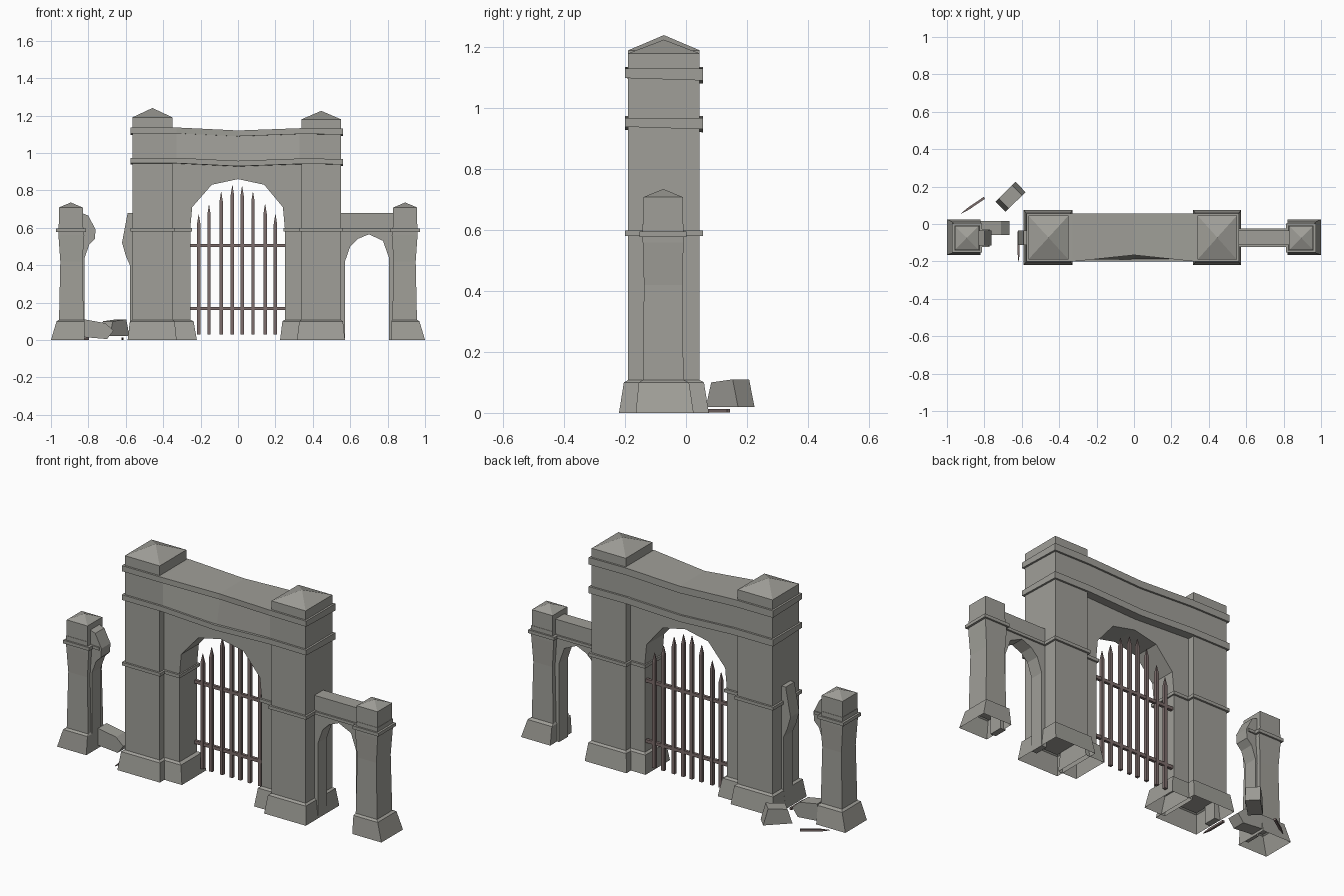
import bpy, bmesh
from mathutils import Matrix, Vector

if "Cube" in bpy.data.objects:
    bpy.data.objects.remove(bpy.data.objects["Cube"])

stone_mat = bpy.data.materials.new("weathered_stone")
stone_mat.diffuse_color = (0.35, 0.345, 0.315, 1)
stone_mat.use_nodes = True
stone_mat.node_tree.nodes["Principled BSDF"].inputs["Base Color"].default_value = stone_mat.diffuse_color
iron = bpy.data.materials.new("rusty_iron")
iron.diffuse_color = (0.2, 0.15, 0.145, 1)
iron.use_nodes = True
iron.node_tree.nodes["Principled BSDF"].inputs["Base Color"].default_value = iron.diffuse_color


def finish(bm, name, mat=stone_mat):
    bmesh.ops.remove_doubles(bm, verts=bm.verts, dist=1e-5)
    bmesh.ops.recalc_face_normals(bm, faces=bm.faces)
    me = bpy.data.meshes.new(name)
    bm.to_mesh(me)
    bm.free()
    ob = bpy.data.objects.new(name, me)
    bpy.context.collection.objects.link(ob)
    me.materials.append(mat)
    return ob


def loft(name, rings, bottom=True, mat=stone_mat):
    """Skin a list of equal-length point rings."""
    bm = bmesh.new()
    rs = [[bm.verts.new(p) for p in r] for r in rings]
    n = len(rs[0])
    for a, b in zip(rs, rs[1:]):
        for i in range(n):
            j = (i + 1) % n
            bm.faces.new((a[i], a[j], b[j], b[i]))
    if bottom:
        bm.faces.new(rs[0])
    bm.faces.new(rs[-1])
    return finish(bm, name, mat)


def rect(x0, x1, y0, y1, z):
    return [(x0, y0, z), (x1, y0, z), (x1, y1, z), (x0, y1, z)]


def box(name, x0, x1, y0, y1, z0, z1, mat=stone_mat):
    return loft(name, [rect(x0, x1, y0, y1, z0), rect(x0, x1, y0, y1, z1)], mat=mat)


def prism(name, pts, y0, y1):
    """Extrude an x-z outline along y."""
    return loft(name, [[(x, y, z) for x, z in pts] for y in (y0, y1)])


def base(name, x0, x1, y0, y1, f0, f1):
    """Flared plinth, open underneath; f0, f1 flare the left and right sides."""
    loft(name, [rect(x0 - f0, x1 + f1, y0 - .03, y1 + .03, 0),
                rect(x0 - f0 * .5, x1 + f1 * .5, y0 - .014, y1 + .014, .1),
                rect(x0, x1, y0, y1, .108)], bottom=False)


def cap(name, x0, x1, y0, y1, z0, z1, apex):
    """Block with a pyramid roof."""
    bm = bmesh.new()
    lo, hi = ([bm.verts.new(p) for p in rect(x0, x1, y0, y1, z)] for z in (z0, z1))
    top = bm.verts.new(((x0 + x1) / 2, (y0 + y1) / 2, apex))
    bm.faces.new(lo)
    for i in range(4):
        j = (i + 1) % 4
        bm.faces.new((lo[i], lo[j], hi[j], hi[i]))
        bm.faces.new((hi[i], hi[j], top))
    finish(bm, name)


def sag_beam(name, grow, z0, z1, dent0, dent1):
    """Long course over both towers, sagging and dented at mid-span."""
    rings = []
    for x, dz, k in ((-.565 - grow, 0, 0), (-.33, 0, 0), (0, -.016, 1),
                     (.33, -.004, 0), (.55 + grow, -.006, 0)):
        ya, yb = -.19 - grow, .045 + grow
        rings.append([(x, ya + k * dent0, z0 + dz), (x, yb, z0 + dz - .008),
                      (x, yb, z1 + dz), (x, ya + k * dent1, z1 + dz)])
    loft(name, rings)


# Main towers with plinths, mid string course and pyramid caps
for side, x0, x1, zc, apex in (("left", -.565, -.35, 1.19, 1.24),
                               ("right", .34, .55, 1.18, 1.225)):
    box(side + "_tower", x0, x1, -.19, .045, .1, .95)
    base(side + "_tower_base", x0, x1, -.19, .045, .025, .022)
    box(side + "_tower_course", x0 - .011, x1 + .011, -.201, .056, .58, .598)
    cap(side + "_tower_cap", x0, x1, -.19, .045, 1.1, zc, apex)
    # Inner pier carrying the arch
    a, b, f0, f1 = (-.352, -.255, 0, .035) if side == "left" else (.25, .342, .025, 0)
    base(side + "_inner_pier_base", a, b, -.15, .005, f0, f1)
    box(side + "_inner_pier_course", a - .008, b + .008, -.161, .016, .58, .598)

# Arch wall between the towers
prism("arch_wall", [(-.35, .1), (-.35, .95), (0, .935), (.34, .95), (.34, .1),
                    (.25, .1), (.25, .6), (.24, .71), (.14, .83), (0, .86),
                    (-.14, .83), (-.245, .71), (-.255, .6), (-.255, .1)], -.15, .005)

# Sagging attic and its two cornices
sag_beam("lower_cornice", .011, .945, .974, 0, 0)
sag_beam("attic_wall", 0, .96, 1.12, 0, .035)
sag_beam("upper_cornice", .011, 1.105, 1.136, .035, .035)

# Small outer pillars with waisted shafts
for side, s in (("left", -1), ("right", 1)):
    def r(a, b, y0, y1, z):
        return rect(min(s * a, s * b), max(s * a, s * b), y0, y1, z)
    loft(side + "_pillar", [r(.825, .957, -.142, -.008, .1), r(.832, .95, -.138, -.012, .42),
                            r(.822, .96, -.142, -.008, .56), r(.83, .96, -.142, -.008, .62)])
    loft(side + "_pillar_base", [r(.82, 1, -.165, .025, 0), r(.82, .97, -.155, .01, .1),
                                 r(.825, .957, -.142, -.008, .108)], bottom=False)
    loft(side + "_pillar_course", [r(.812, .972, -.152, .002, z) for z in (.578, .596)])
    xa, xb = sorted((s * .83, s * .958))
    cap(side + "_pillar_cap", xa, xb, -.14, -.01, .6, .708, .735)

# Intact side arch on the right
prism("side_arch", [(.54, 0), (.54, .68), (.84, .68), (.84, 0), (.807, 0), (.807, .44),
                    (.775, .53), (.70, .565), (.64, .54), (.60, .5), (.572, .42), (.572, 0)],
      -.112, -.035)
box("side_arch_course", .55, .83, -.122, -.025, .58, .596)

# Broken remains of the left side arch
prism("broken_arch_tower_stub", [(-.555, 0), (-.59, 0), (-.578, .1), (-.578, .4), (-.6, .45),
                                 (-.62, .52), (-.605, .6), (-.59, .68), (-.555, .68)], -.112, -.035)
prism("broken_arch_pillar_stub", [(-.84, 0), (-.82, 0), (-.82, .44), (-.795, .51), (-.765, .54),
                                  (-.762, .59), (-.80, .665), (-.84, .68)], -.115, -.035)
box("broken_arch_course", -.83, -.772, -.122, -.028, .58, .596)

# Fallen stones
prism("fallen_stone_flat", [(-.82, .015), (-.82, .11), (-.71, .09), (-.665, .05), (-.70, .005)],
      -.06, .015)
stone = prism("fallen_stone_tilted", [(-.075, .02), (-.05, .1), (.05, .11), (.075, .02)], -.038, .038)
stone.data.transform(Matrix.Translation((-.66, .145, 0)) @ Matrix.Rotation(.78, 4, 'Z'))


def bar(name, foot, tip, w=.009):
    """Pointed iron bar running from foot to tip."""
    d = Vector(tip) - Vector(foot)
    length = d.length
    ob = loft(name, [rect(-k, k, -k, k, z) for k, z in
                     ((w, 0), (w, length - .05), (.001, length))], mat=iron)
    ob.data.transform(Matrix.Translation(foot) @ d.to_track_quat('Z', 'Y').to_matrix().to_4x4())


# Iron gate: spear bars and two rails
GATE_Y = -.01
for i, (x, z) in enumerate(((-.21, .67), (-.155, .72), (-.09, .79), (-.03, .825),
                            (.022, .82), (.08, .79), (.145, .725), (.2, .67))):
    bar("gate_bar_%d" % (i + 1), (x, GATE_Y, .03), (x, GATE_Y, z))
for name, z in (("lower_gate_rail", .168), ("upper_gate_rail", .505)):
    box(name, -.265, .26, GATE_Y - .008, GATE_Y + .008, z - .009, z + .009, iron)

# Loose bars on the ground
bar("fallen_bar_front", (-.617, -.04, .007), (-.617, -.2, .007), .006)
bar("fallen_bar_back", (-.80, .14, .007), (-.925, .055, .007), .006)
